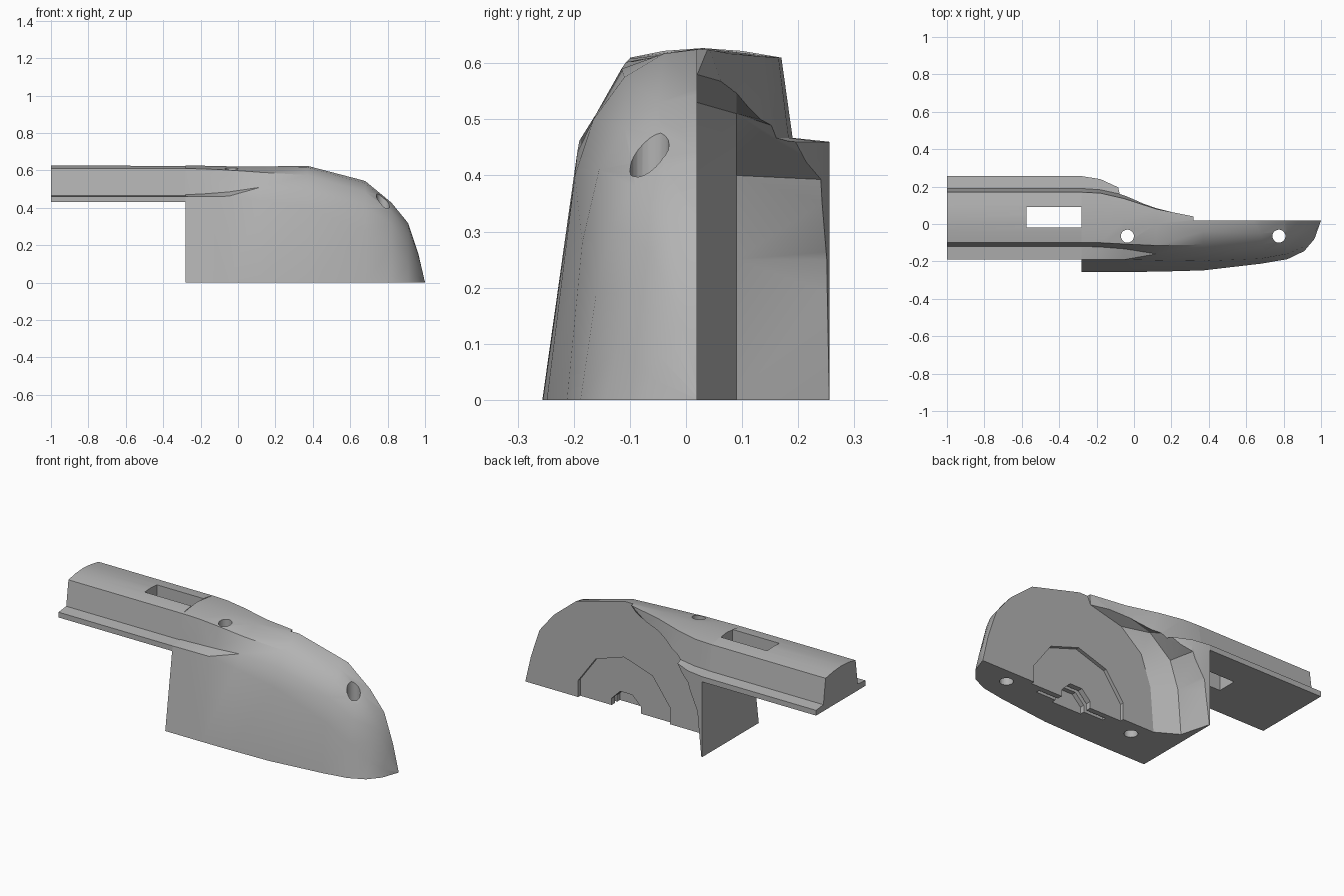
import bpy, bmesh, math

if "Cube" in bpy.data.objects:
    bpy.data.objects.remove(bpy.data.objects["Cube"], do_unlink=True)

grey = bpy.data.materials.new("mid_grey")
grey.use_nodes = True
grey.diffuse_color = (0.45, 0.45, 0.45, 1)
grey.node_tree.nodes["Principled BSDF"].inputs["Base Color"].default_value = (0.45, 0.45, 0.45, 1)


def loft(name, sections):
    """Skin equal-length closed sections and cap both ends."""
    bm = bmesh.new()
    rings = [[bm.verts.new(p) for p in s] for s in sections]
    n = len(rings[0])
    for a, b in zip(rings, rings[1:]):
        for i in range(n):
            j = (i + 1) % n
            bm.faces.new((a[i], a[j], b[j], b[i]))
    bm.faces.new(rings[0])
    bm.faces.new(rings[-1])
    bmesh.ops.remove_doubles(bm, verts=bm.verts, dist=0.0005)
    bmesh.ops.triangulate(bm, faces=[f for f in bm.faces if len(f.verts) > 3])
    bmesh.ops.recalc_face_normals(bm, faces=bm.faces)
    mesh = bpy.data.meshes.new(name)
    bm.to_mesh(mesh)
    bm.free()
    ob = bpy.data.objects.new(name, mesh)
    bpy.context.collection.objects.link(ob)
    mesh.materials.append(grey)
    return ob


def prism(name, outline, axis, lo, hi):
    """Extrude a 2D outline along x, y or z."""
    put = {"x": lambda a, b, t: (t, a, b),
           "y": lambda a, b, t: (a, t, b),
           "z": lambda a, b, t: (a, b, t)}[axis]
    return loft(name, [[put(a, b, t) for a, b in outline] for t in (lo, hi)])


def circle(cx, cy, r, n, turn=0.0):
    return [(cx + r * math.cos(math.tau * (i + turn) / n),
             cy + r * math.sin(math.tau * (i + turn) / n)) for i in range(n)]


def rect(x0, y0, x1, y1):
    return [(x0, y0), (x1, y0), (x1, y1), (x0, y1)]


def cut(target, cutter):
    mod = target.modifiers.new(cutter.name, "BOOLEAN")
    mod.operation, mod.solver, mod.object = "DIFFERENCE", "EXACT", cutter
    bpy.context.view_layer.objects.active = target
    bpy.ops.object.modifier_apply(modifier=mod.name)
    bpy.data.objects.remove(cutter, do_unlink=True)


# Rail: flanged bar with a crowned top
crown = [(0.17, 0.61), (0.10, 0.622), (0.03, 0.627), (-0.04, 0.622), (-0.10, 0.61)]
rail = prism("rail", [(0.256, 0.43), (0.256, 0.46), (0.19, 0.467)] + crown
             + [(-0.12, 0.467), (-0.19, 0.46), (-0.19, 0.43)], "x", -1.0, -0.28)
cut(rail, prism("slot_cutter", rect(-0.575, -0.02, -0.25, 0.09), "z", 0.3, 0.8))

# Body stations: x, back flange y, back wall y, then top edge to front foot as (y, z)
stations = [
    (-0.28, 0.256, 0.19, (0.17, 0.61), (0.03, 0.627), (-0.10, 0.61), (-0.12, 0.47), (-0.19, 0.46), -0.256),
    (-0.18, 0.24, 0.183, (0.165, 0.61), (0.03, 0.625), (-0.10, 0.608), (-0.123, 0.475), (-0.19, 0.461), -0.256),
    (-0.05, 0.18, 0.155, (0.135, 0.612), (0.02, 0.622), (-0.107, 0.602), (-0.133, 0.485), (-0.19, 0.462), -0.256),
    (0.12, 0.10, 0.09, (0.08, 0.617), (0, 0.62), (-0.115, 0.59), (-0.16, 0.51), (-0.194, 0.44), -0.255),
    (0.37, 0.03, 0.03, (0.03, 0.626), (-0.04, 0.617), (-0.11, 0.575), (-0.165, 0.5), (-0.198, 0.4), -0.248),
    (0.68, 0.03, 0.03, (0.03, 0.545), (-0.05, 0.53), (-0.11, 0.485), (-0.155, 0.41), (-0.185, 0.28), -0.212),
    (0.82, 0.03, 0.03, (0.03, 0.43), (-0.04, 0.415), (-0.09, 0.38), (-0.13, 0.31), (-0.16, 0.19), -0.188),
    (0.91, 0.03, 0.03, (0.03, 0.32), (-0.03, 0.3), (-0.06, 0.26), (-0.09, 0.19), (-0.12, 0.1), -0.145),
    (0.965, 0.03, 0.03, (0.03, 0.155), (-0.01, 0.14), (-0.03, 0.11), (-0.05, 0.08), (-0.065, 0.04), -0.08),
    (1.0, 0.03, 0.03, (0.03, 0.004), (0.026, 0.004), (0.023, 0.004), (0.021, 0.003), (0.02, 0.002), 0.019),
]
sections = []
for x, flange, wall, top, mid, ridge, base, lip, foot in stations:
    k = min(1, top[1] / 0.61)
    ring = [(flange, 0), (flange, 0.43 * k), (flange, 0.46 * k), (wall, 0.467 * k),
            top, mid, ridge, base, lip, (foot, 0)]
    sections.append([(x, y, z) for y, z in ring])
body = loft("body", sections)

# Hollow behind the body, flaring out towards the tail
layers = [
    (0.02, [(-0.11, -0.1), (-0.11, 0), (-0.09, 0.25), (-0.03, 0.42), (0.1, 0.53), (0.30, 0.58)]),
    (0.09, [(-0.23, -0.1), (-0.23, 0), (-0.21, 0.25), (-0.16, 0.4), (-0.03, 0.51), (0.15, 0.56)]),
    (0.30, [(-0.288, -0.1), (-0.288, 0), (-0.26, 0.25), (-0.19, 0.39), (-0.1, 0.44), (0.1, 0.46)]),
]
cut(body, loft("hollow_cutter", [[(x, y, z) for x, z in pts + [(0.37, 0.75), (1.2, 0.75), (1.2, -0.1)]]
                                 for y, pts in layers]))

# Stepped round pocket in the flat back, with a thin washer slot
cut(body, prism("pocket_cutter", circle(0.377, 0, 0.305, 10, 0.5), "y", 0.0, 0.1))
cut(body, prism("hub_cutter", circle(0.377, 0, 0.1, 8, 0.5), "y", -0.075, 0.1))
cut(body, prism("washer_cutter", circle(0.377, 0, 0.22, 16, 0.5), "y", -0.05, -0.03))

# Vertical screw holes
for x in (-0.035, 0.775):
    cut(body, prism("hole_cutter", circle(x, -0.065, 0.035, 20), "z", -0.1, 0.8))

for ob in (rail, body):
    bpy.ops.object.select_all(action="DESELECT")
    ob.select_set(True)
    bpy.context.view_layer.objects.active = ob
    bpy.ops.object.shade_smooth_by_angle(angle=math.radians(28))
